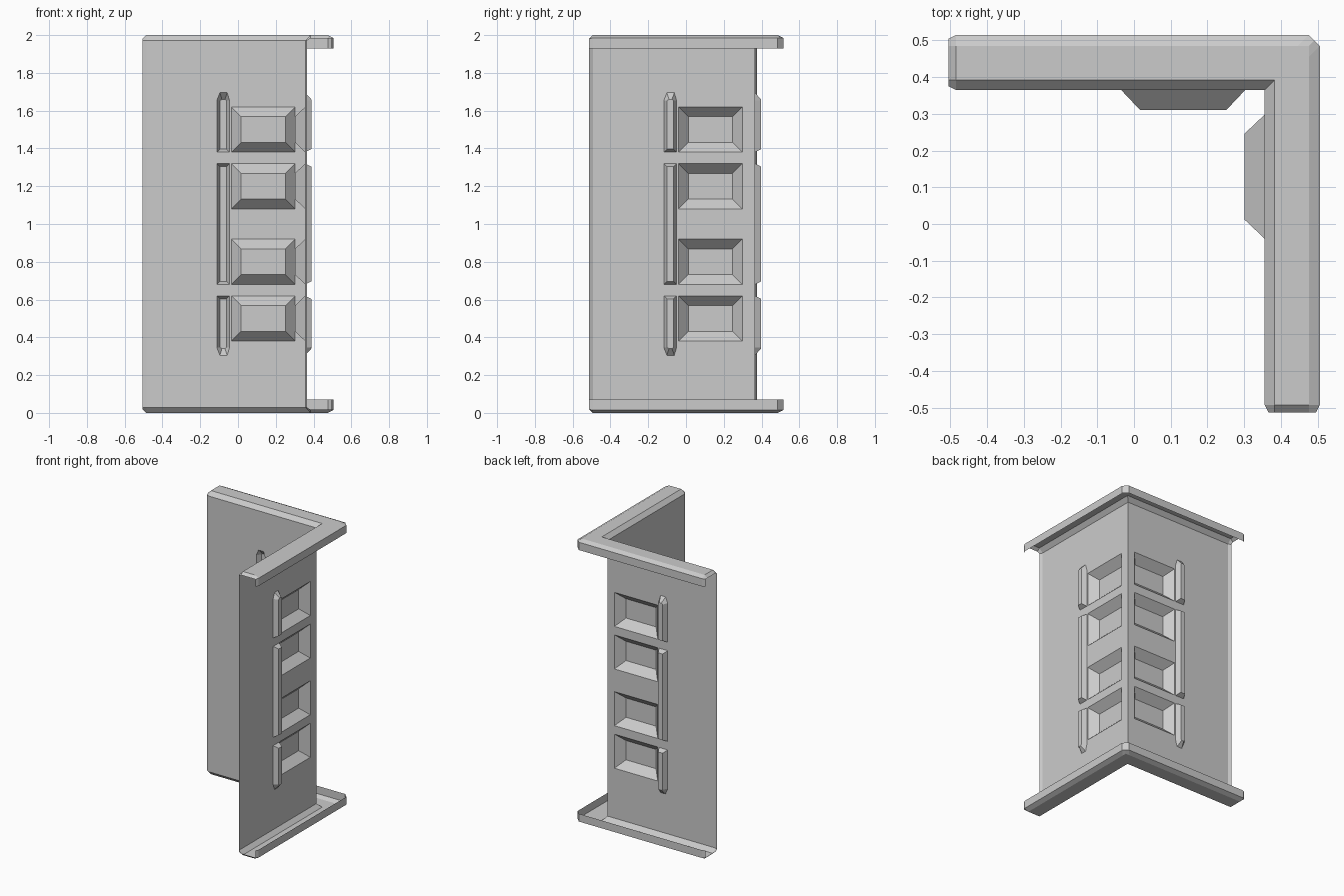
import bpy
import bmesh

cube = bpy.data.objects.get("Cube")
if cube:
    bpy.data.objects.remove(cube, do_unlink=True)

grey = bpy.data.materials.new("plain grey")
grey.use_nodes = True
colour = (0.6, 0.6, 0.6, 1)
grey.diffuse_color = colour
grey.node_tree.nodes["Principled BSDF"].inputs["Base Color"].default_value = colour

# Upper half of the pressed sheet profile: (outward offset, height above middle)
WALL_CUTS = [0.08, 0.32, 0.38, 0.62, 0.655, 0.695, 0.972]
RIM = [(0.027, 1.0), (0.12, 1.0), (0.15, 0.985), (0.15, 0.93)]
upper = [(0, h) for h in WALL_CUTS] + RIM
PROFILE = [(d, -h) for d, h in reversed(upper)] + upper

# Columns bounding the slim ribs and the wide panels
RIB = (-0.112, -0.045)
PANEL = (-0.035, 0.303)
BEVEL = 0.02


def make_wall(name, start, corner, shift, place, flip):
    """Sheet wall with folded rims, mitred at the corner."""
    cuts = [u + shift for u in RIB + PANEL]
    columns = [start, start + BEVEL] + cuts + [corner - 0.03, corner]
    last = len(columns) - 1
    bm = bmesh.new()
    grid = []
    for i, u in enumerate(columns):
        line = []
        for d, h in PROFILE:
            uu = u
            if i == 0:  # softened free end
                d = min(max(d, 0.01), 0.14)
                h = max(-0.982, min(0.982, h))
            elif i == last:  # mitre with a chamfered outer corner
                d = min(d, 0.135)
                uu = u + d
            elif i == last - 1:
                uu = u + d
            elif i in (2, 3) and abs(h) == 0.695:  # narrowed rib tips
                uu += 0.016 if i == 2 else -0.012
            line.append(bm.verts.new((uu, d, h + 1)))
        grid.append(line)

    ribs, panels = [], []
    for i in range(last):
        for j in range(len(PROFILE) - 1):
            face = bm.faces.new((grid[i][j], grid[i + 1][j],
                                 grid[i + 1][j + 1], grid[i][j + 1]))
            (d0, h0), (d1, h1) = PROFILE[j], PROFILE[j + 1]
            if d0 or d1:
                continue
            mid = abs(h0 + h1) / 2
            if i == 2 and (mid < 0.32 or 0.38 < mid < 0.695):
                ribs.append(face)
            if i == 4 and (0.08 < mid < 0.32 or 0.38 < mid < 0.62):
                panels.append(face)
    bm.normal_update()

    # Panels bulge inward, ribs bulge outward
    bmesh.ops.inset_region(bm, faces=panels, thickness=0.052, depth=0.055,
                           use_even_offset=True, use_boundary=True)
    bmesh.ops.inset_region(bm, faces=ribs, thickness=0.016, depth=-0.032,
                           use_even_offset=True, use_boundary=True)
    for v in {v for f in ribs for v in f.verts}:
        v.co.z = 1 + max(-0.66, min(0.66, v.co.z - 1))

    for v in bm.verts:
        v.co = place(*v.co)
    if flip:
        bmesh.ops.reverse_faces(bm, faces=bm.faces[:])
    mesh = bpy.data.meshes.new(name)
    bm.to_mesh(mesh)
    bm.free()
    mesh.materials.append(grey)
    obj = bpy.data.objects.new(name, mesh)
    bpy.context.collection.objects.link(obj)


BACK_Y, SIDE_X = 0.365, 0.356
make_wall("back_wall", -0.505, SIDE_X, 0,
          lambda u, d, z: (u, BACK_Y + d, z), False)
make_wall("side_wall", -0.513, BACK_Y, -0.005,
          lambda u, d, z: (SIDE_X + d, u, z), True)
